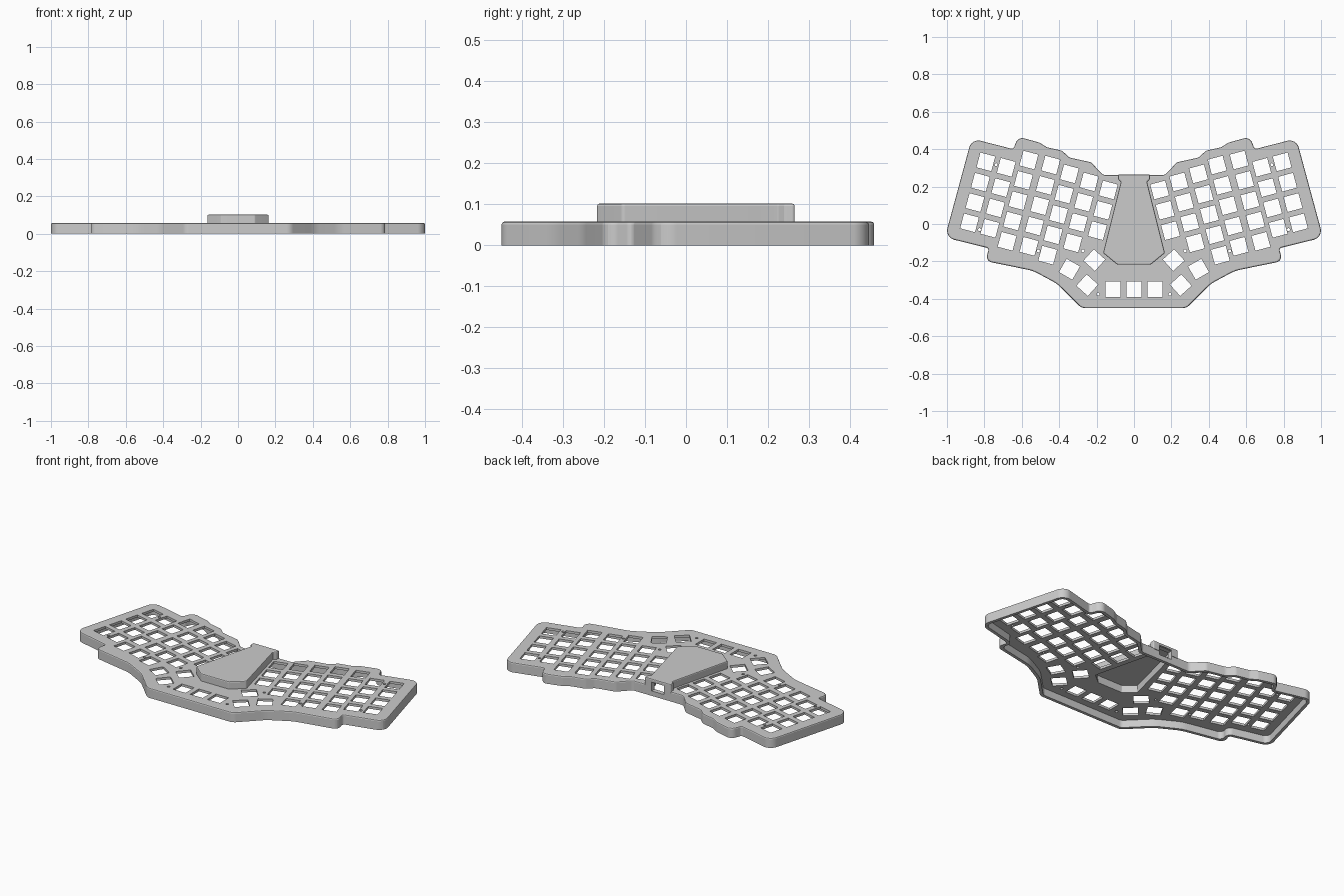
import bpy, bmesh, math
from mathutils import Vector, Matrix

if "Cube" in bpy.data.objects:
    bpy.data.objects.remove(bpy.data.objects["Cube"])

grey = bpy.data.materials.new("light_grey_plastic")
grey.use_nodes = True
COLOUR = (0.6, 0.6, 0.6, 1)
grey.diffuse_color = COLOUR
grey.node_tree.nodes["Principled BSDF"].inputs["Base Color"].default_value = COLOUR

TOP, ROOF, PLATE, WALL = 0.058, 0.102, 0.014, 0.018
TILT = math.radians(15)


def mirrored(half):
    """Close a right-hand outline (x, y, corner radius) with its mirror image."""
    return half + [(-x, y, r) for x, y, r in reversed(half)]


def inset(corners, d):
    """Move every edge of a clockwise outline inward by d."""
    out = []
    for i, (x, y, r) in enumerate(corners):
        p = Vector((x, y))
        a = (p - Vector(corners[i - 1][:2])).normalized()
        b = (Vector(corners[(i + 1) % len(corners)][:2]) - p).normalized()
        na, nb = Vector((a.y, -a.x)), Vector((b.y, -b.x))
        q = p + (na + nb) * d / (1 + na.dot(nb))
        convex = a.x * b.y - a.y * b.x < 0
        out.append((q.x, q.y, max(r - d, 0.003) if convex else r + d))
    return out


def rounded(corners, steps=8):
    """Replace each corner by an arc of its radius."""
    pts = []
    for i, (x, y, r) in enumerate(corners):
        p = Vector((x, y))
        a = Vector(corners[i - 1][:2]) - p
        b = Vector(corners[(i + 1) % len(corners)][:2]) - p
        half = a.angle(b) / 2
        cut = min(r / math.tan(half), a.length * 0.48, b.length * 0.48)
        r = cut * math.tan(half)
        centre = p + (a.normalized() + b.normalized()).normalized() * r / math.sin(half)
        s, e = p + a.normalized() * cut - centre, p + b.normalized() * cut - centre
        for k in range(steps + 1):
            t = k / steps
            pts.append(centre + (s * (1 - t) + e * t).normalized() * r)
    return pts


def loft(bm, rings):
    """Skin a list of equal point rings; return the edge loops of the first and last."""
    loops = [[bm.verts.new(p) for p in ring] for ring in rings]
    n = len(loops[0])
    for low, high in zip(loops, loops[1:]):
        for i in range(n):
            j = (i + 1) % n
            bm.faces.new((low[i], low[j], high[j], high[i]))
    return [[bm.edges.get((lp[i], lp[(i + 1) % n])) for i in range(n)]
            for lp in (loops[0], loops[-1])]


def level(pts, z):
    return [(p[0], p[1], z) for p in pts]


def cut_port(bm):
    """Open the rear cable slot."""
    for co, no in (((PORT_X, 0, 0), (1, 0, 0)), ((-PORT_X, 0, 0), (1, 0, 0)),
                   ((0, 0.18, 0), (0, 1, 0)), ((0, 0, PORT_LOW), (0, 0, 1)),
                   ((0, 0, PORT_HIGH), (0, 0, 1))):
        bmesh.ops.bisect_plane(bm, geom=bm.verts[:] + bm.edges[:] + bm.faces[:],
                               dist=1e-6, plane_co=co, plane_no=no)
    inside = []
    for f in bm.faces:
        c = f.calc_center_median()
        if abs(c.x) < PORT_X and c.y > 0.18 and PORT_LOW < c.z < PORT_HIGH:
            inside.append(f)
    bmesh.ops.delete(bm, geom=inside, context='FACES')


def finish(name, bm):
    mesh = bpy.data.meshes.new(name)
    bm.to_mesh(mesh)
    bm.free()
    mesh.materials.append(grey)
    ob = bpy.data.objects.new(name, mesh)
    bpy.context.collection.objects.link(ob)
    bpy.ops.object.select_all(action='DESELECT')
    ob.select_set(True)
    bpy.context.view_layer.objects.active = ob
    bpy.ops.object.shade_smooth_by_angle(angle=math.radians(14))


def shell(name, corners, wall, z0, z1, thick, bevel, holes=()):
    """Hollow box open below, with a softened top rim and openings through its top."""
    bm = bmesh.new()
    inner = rounded(inset(corners, wall))
    rings = [level(inner, z1 - thick), level(inner, z0), level(rounded(corners), z0)]
    for k in range(3):
        t = k * math.pi / 4
        rim = rounded(inset(corners, bevel * (1 - math.cos(t))))
        rings.append(level(rim, z1 - bevel + bevel * math.sin(t)))
    under, over = loft(bm, rings)
    for pts in holes:
        low, high = loft(bm, [level(pts, z1 - thick), level(pts, z1)])
        under += low
        over += high
    for edges in (under, over):
        bmesh.ops.triangle_fill(bm, use_beauty=True, edges=edges, normal=(0, 0, 1))
    bmesh.ops.recalc_face_normals(bm, faces=bm.faces)
    cut_port(bm)
    finish(name, bm)


# Outlines of the case and of the raised centre housing
case = mirrored([
    (0.165, 0.262, .03), (0.23, 0.33, .03), (0.345, 0.355, .04), (0.385, 0.392, .03),
    (0.465, 0.41, .04), (0.505, 0.435, .03), (0.62, 0.467, .04), (0.645, 0.40, .015),
    (0.868, 0.457, .05), (1.011, -0.072, .05), (0.775, -0.13, .015), (0.795, -0.198, .045),
    (0.54, -0.25, .2), (0.41, -0.32, .2), (0.28, -0.45, .05)])
housing = mirrored([
    (0.085, 0.265, .006), (0.085, 0.24, .004), (0.07, 0.225, .004),
    (0.165, -0.155, .012), (0.09, -0.217, .012)])
cavity = mirrored([(0.055, 0.215, .004), (0.146, -0.148, .01), (0.082, -0.2, .01)])
PORT_X, PORT_LOW, PORT_HIGH = 0.045, 0.025, 0.085

# Key openings: staggered columns (x, y of top key, key count), thumb keys and front row
PITCH, KEY = 0.1125, 0.041
columns = [(0.792, 0.332, 4), (0.683, 0.303, 4), (0.562, 0.342, 5), (0.445, 0.315, 5),
           (0.345, 0.268, 5), (0.24, 0.225, 4), (0.137, 0.182, 3)]
keys = [(x + k * PITCH * math.sin(TILT), y - k * PITCH * math.cos(TILT), TILT)
        for x, y, n in columns for k in range(n)]
keys += [(0.345, -0.242, math.radians(30)), (0.25, -0.327, math.radians(42)),
         (0.212, -0.193, math.radians(42))]
keys = [(x * s, y, a * s) for x, y, a in keys for s in (1, -1)]
keys += [(k * PITCH, -0.348, 0) for k in (-1, 0, 1)]
holes = [rounded(cavity, 3)]
for x, y, a in keys:
    spin = Matrix.Rotation(a, 2)
    holes.append([spin @ Vector((i * KEY, j * KEY)) + Vector((x, y))
                  for i, j in ((-1, -1), (1, -1), (1, 1), (-1, 1))])

# Screw openings
for x, y in [(0.737, 0.317), (0.511, -0.144), (0.273, -0.144), (0.192, -0.375), (0.826, -0.03)]:
    for s in (1, -1):
        holes.append([(x * s + .008 * math.cos(t * math.pi / 6), y + .008 * math.sin(t * math.pi / 6))
                      for t in range(12)])

# Case body and centre housing
shell("case_body", case, WALL, 0, TOP, PLATE, 0.007, holes)
shell("centre_housing", housing, 0.014, TOP - 0.008, ROOF, 0.012, 0.006)

# Lining of the rear cable slot
bm = bmesh.new()
frame = []
for y, d in ((0.235, 0), (0.262, 0), (0.262, 0.004), (0.235, 0.004), (0.235, 0)):
    x, low, high = PORT_X - d, PORT_LOW + d, PORT_HIGH - d
    frame.append([(-x, y, low), (x, y, low), (x, y, high), (-x, y, high)])
loft(bm, frame)
bmesh.ops.remove_doubles(bm, verts=bm.verts, dist=1e-5)
bmesh.ops.recalc_face_normals(bm, faces=bm.faces)
finish("port_lining", bm)
